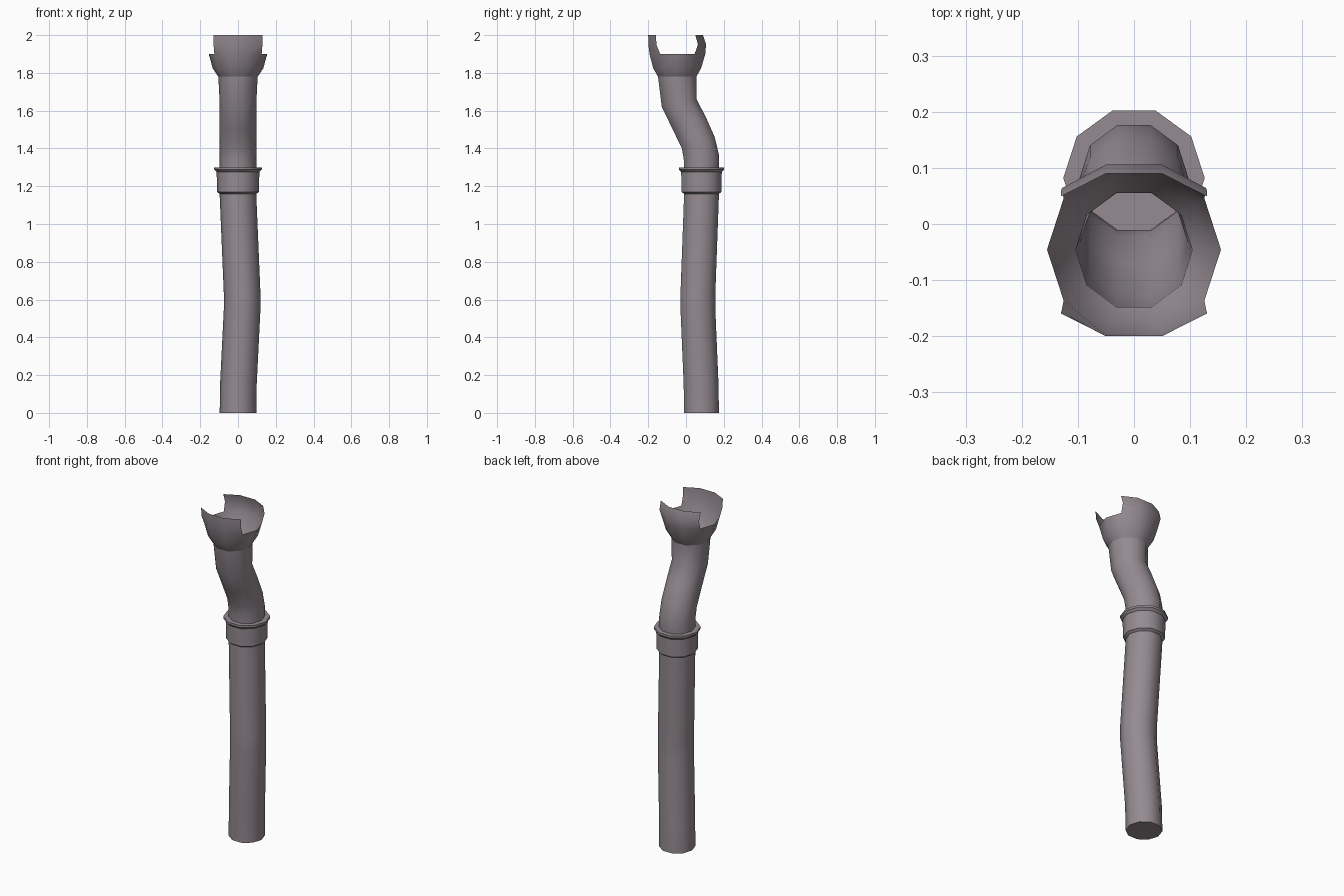
import bpy, bmesh, math

if "Cube" in bpy.data.objects:
    bpy.data.objects.remove(bpy.data.objects["Cube"])

SIDES = 10
metal = bpy.data.materials.new("dull grey metal")
metal.diffuse_color = (0.30, 0.26, 0.285, 1)
metal.use_nodes = True
metal.node_tree.nodes["Principled BSDF"].inputs["Base Color"].default_value = metal.diffuse_color


def tube(name, rings, cap_start=False, cap_end=False, skip=None, pinch=None):
    """Loft ten-sided rings: (centre x, x radius, (front y, z), (back y, z))."""
    bm = bmesh.new()
    loops = []
    for r, (cx, rx, f, b) in enumerate(rings):
        loop = []
        for i in range(SIDES):
            a = math.tau * i / SIDES
            t = math.sin(a) / math.sin(math.radians(72))
            if pinch and r >= pinch[0] and 0.1 < abs(t) < 0.9:
                t = math.copysign(pinch[1], t)
            k = (t + 1) / 2
            loop.append(bm.verts.new((cx + rx * math.cos(a),
                                      f[0] + (b[0] - f[0]) * k,
                                      f[1] + (b[1] - f[1]) * k)))
        loops.append(loop)
    for r in range(len(loops) - 1):
        for i in range(SIDES):
            if skip and skip(r, i):
                continue
            j = (i + 1) % SIDES
            bm.faces.new((loops[r][i], loops[r][j], loops[r + 1][j], loops[r + 1][i]))
    if cap_start:
        bm.faces.new(loops[0][::-1])
    if cap_end:
        bm.faces.new(loops[-1])
    loose = [v for v in bm.verts if not v.link_faces]
    bmesh.ops.delete(bm, geom=loose, context='VERTS')
    me = bpy.data.meshes.new(name)
    bm.to_mesh(me)
    bm.free()
    ob = bpy.data.objects.new(name, me)
    bpy.context.collection.objects.link(ob)
    me.materials.append(metal)
    bpy.context.view_layer.objects.active = ob
    ob.select_set(True)
    bpy.ops.object.shade_smooth_by_angle(angle=math.radians(40))
    ob.select_set(False)
    return ob


def level(z, radius, cx=0.0, cy=0.082):
    """A horizontal regular ring."""
    h = radius * math.sin(math.radians(72))
    return (cx, radius, (cy - h, z), (cy + h, z))


R = 0.097

# Lower pipe with a slight bow in the middle
tube("lower_pipe", [level(0, R), level(0.15, R, 0.002, 0.080),
                    level(0.55, R, 0.022, 0.063), level(0.63, R, 0.022, 0.063),
                    level(1.15, R), level(1.297, R)],
     cap_start=True, cap_end=True)

# Joint collar with a flared lip
tube("joint_collar", [level(1.16, R), level(1.17, 0.111), level(1.275, 0.113),
                      level(1.288, 0.126), level(1.30, 0.126), level(1.30, R)])

# Upper pipe: S-bend towards the front
tube("upper_pipe", [level(1.297, R),
                    (0, R, (-0.012, 1.345), (0.176, 1.36)),
                    (0, R, (-0.022, 1.40), (0.152, 1.46)),
                    (0, R, (-0.070, 1.50), (0.103, 1.57)),
                    (0, R, (-0.128, 1.62), (0.056, 1.66)),
                    (0, 0.104, (-0.148, 1.78), (0.055, 1.78))])

# Torn funnel: both sides are broken away above z = 1.9
tube("broken_funnel", [(0, 0.104, (-0.148, 1.78), (0.055, 1.78)),
                       (0, 0.134, (-0.174, 1.825), (0.080, 1.825)),
                       (0, 0.155, (-0.193, 1.90), (0.102, 1.90)),
                       (0, 0.160, (-0.199, 1.95), (0.106, 1.95)),
                       (0, 0.161, (-0.200, 2.0), (0.090, 2.0))],
     skip=lambda r, i: r >= 2 and i in (0, 4, 5, 9), pinch=(3, 0.72))
